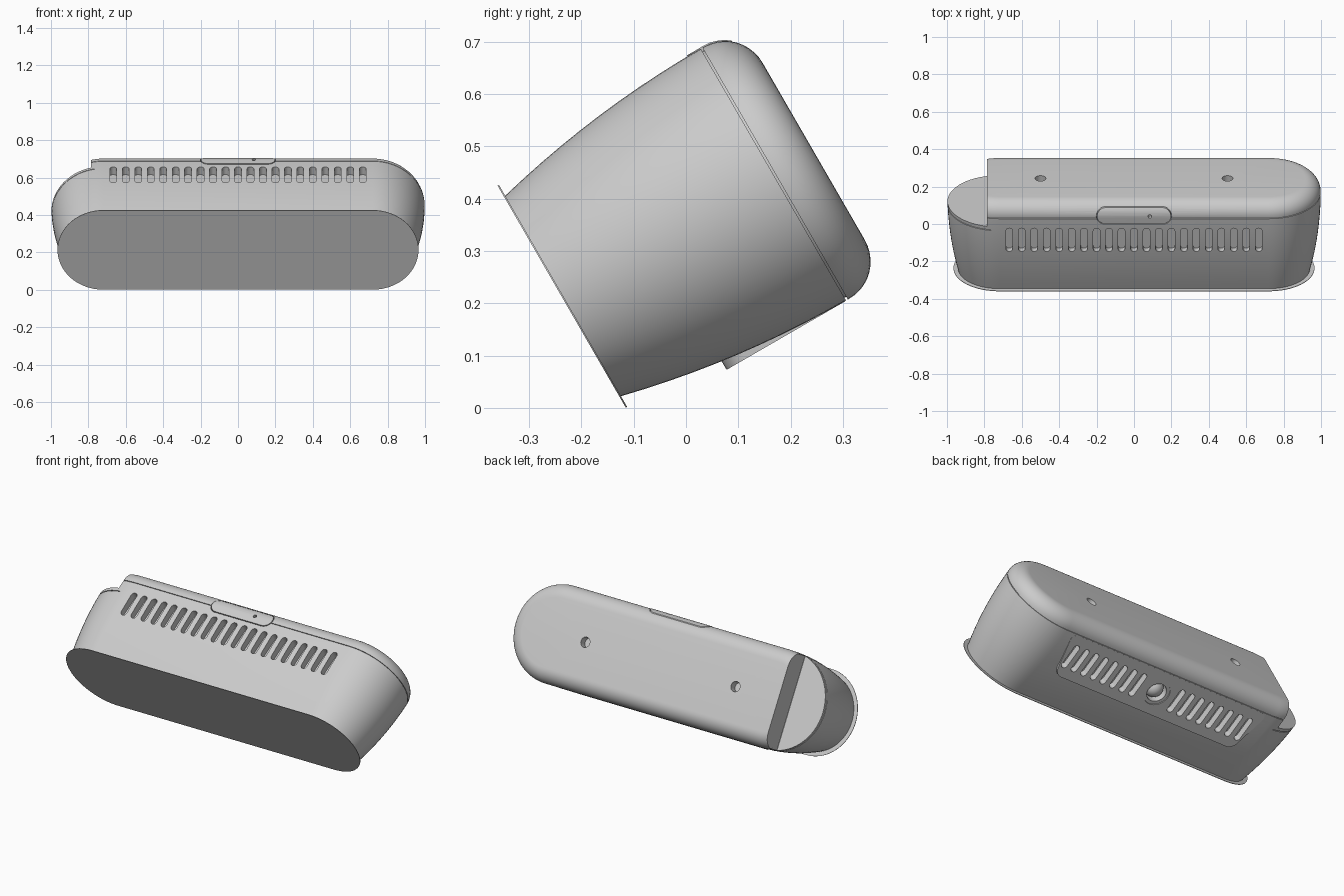
import bpy, bmesh, math
from mathutils import Vector

cube = bpy.data.objects.get("Cube")
if cube:
    bpy.data.objects.remove(cube, do_unlink=True)

grey = bpy.data.materials.new("light_grey")
grey.use_nodes = True
grey.diffuse_color = (0.6, 0.6, 0.6, 1)
grey.node_tree.nodes["Principled BSDF"].inputs["Base Color"].default_value = (0.6, 0.6, 0.6, 1)
parts = []


def rounded(cx, cy, lx, ly, r, n=6):
    """Rounded rectangle: straight half lengths lx, ly and corner radius r."""
    pts = []
    for k, (sx, sy) in enumerate([(1, 1), (-1, 1), (-1, -1), (1, -1)]):
        for i in range(n + 1):
            a = (k + i / n) * math.pi / 2
            p = Vector((cx + sx * lx + r * math.cos(a), cy + sy * ly + r * math.sin(a)))
            if not pts or (p - pts[-1]).length > 1e-5:
                pts.append(p)
    if (pts[0] - pts[-1]).length < 1e-5:
        pts.pop()
    return pts


def loft(bm, rings):
    """Skin a list of equal rings and close both ends."""
    rows = [[bm.verts.new(p) for p in ring] for ring in rings]
    n = len(rows[0])
    for a, b in zip(rows, rows[1:]):
        for i in range(n):
            bm.faces.new((a[i], a[(i + 1) % n], b[(i + 1) % n], b[i]))
    bm.faces.new(rows[0])
    bm.faces.new(rows[-1])


def along_depth(bm, sections):
    """Sections (depth, outline) drawn in the x, height plane."""
    loft(bm, [[(p.x, d, p.y) for p in pts] for d, pts in sections])


def upright(bm, pts, low, high):
    """Prism from an outline drawn in the x, depth plane."""
    loft(bm, [[(p.x, p.y, h) for p in pts] for h in (low, high)])


def make(name, bm):
    bmesh.ops.recalc_face_normals(bm, faces=bm.faces)
    mesh = bpy.data.meshes.new(name)
    bm.to_mesh(mesh)
    bm.free()
    mesh.materials.append(grey)
    ob = bpy.data.objects.new(name, mesh)
    bpy.context.collection.objects.link(ob)
    parts.append(ob)
    return ob


def select(ob):
    bpy.ops.object.select_all(action='DESELECT')
    ob.select_set(True)
    bpy.context.view_layer.objects.active = ob


def boolean(targets, cutter, operation='DIFFERENCE'):
    for ob in targets:
        select(ob)
        mod = ob.modifiers.new("cut", 'BOOLEAN')
        mod.object, mod.operation, mod.solver = cutter, operation, 'EXACT'
        bpy.ops.object.modifier_apply(modifier=mod.name)
    parts.remove(cutter)
    bpy.data.objects.remove(cutter, do_unlink=True)


# Housing shape: a stadium that swells toward the back and has a rounded rear edge
SEAM, RADIUS, HALF = 0.468, 0.278, 0.72


def housing(grow=0, groove=True):
    prof = [(0.002 + (SEAM - 0.004) * i / 10, RADIUS - 0.057 * (1 - i / 10) ** 2) for i in range(11)]
    if groove:
        for d, r in ((0, 0), (0, 0.006), (0.004, 0.006), (0.004, 0)):
            prof.append((SEAM - 0.001 + d, RADIUS - r))
    for i in range(11):
        a = i / 10 * math.pi / 2
        prof.append((0.475 + 0.081 * math.sin(a), RADIUS - 0.083 * (1 - math.cos(a))))
    bm = bmesh.new()
    along_depth(bm, [(d, rounded(0, 0, HALF, 0, r + grow, 16)) for d, r in prof])
    return bm


body = make("housing", housing())

# Thin front plate
bm = bmesh.new()
along_depth(bm, [(d, rounded(0, 0, HALF, 0, 0.245, 16)) for d in (0, 0.003)])
make("front_plate", bm)

# Flat vent panel on the underside, wider toward the back
bm = bmesh.new()
MID = 0.333
outline = [Vector((p.x * (1 + 0.38 * (p.y - MID)), p.y)) for p in rounded(0, MID, 0.605, 0.09, 0.04)]
upright(bm, outline, -0.2785, -0.25)
panel = make("underside_vent_panel", bm)

# Step cut out of the right rear end
bm = bmesh.new()
upright(bm, rounded(-1.085, 0.715, 0.299, 0.299, 0.001, 1), -0.5, 0.5)
boolean([body], make("end_cutter", bm))

# Seam continuing below the step
bm = bmesh.new()
along_depth(bm, [(d, rounded(0, 0, HALF, 0, 0.3, 16)) for d in (0.392, 0.396)])
ring = make("seam_cutter", bm)
bm = bmesh.new()
along_depth(bm, [(d, rounded(0, 0, HALF, 0, 0.269, 16)) for d in (0.38, 0.41)])
boolean([ring], make("seam_core", bm))
bm = bmesh.new()
upright(bm, rounded(-0.965, 0.4, 0.199, 0.1, 0.001, 1), -0.5, 0.5)
boolean([ring], make("seam_limit", bm), 'INTERSECT')
boolean([body], ring)

# Vent slots above and below, and two rear mounting holes
bm = bmesh.new()
PITCH = 0.0667
for i in range(-10, 11):
    upright(bm, rounded(i * PITCH, MID, 0, 0.057, 0.018), 0.23, 0.32)
    if 2 <= abs(i) <= 9:
        upright(bm, rounded(i * PITCH, MID, 0, 0.057, 0.018), -0.32, -0.237)
upright(bm, rounded(0, MID, 0, 0, 0.056, 8), -0.32, -0.19)
for x in (-0.5, 0.5):
    along_depth(bm, [(d, rounded(x, 0, 0, 0, 0.029)) for d in (0.51, 0.6)])
boolean([body, panel], make("vent_cutter", bm))

# Shallow ring around the lens
bm = bmesh.new()
upright(bm, rounded(0, MID, 0, 0, 0.075, 8), -0.32, -0.273)
boolean([body, panel], make("ring_cutter", bm))

# Domed lens
bm = bmesh.new()
bmesh.ops.create_uvsphere(bm, u_segments=32, v_segments=16, radius=0.053)
bmesh.ops.translate(bm, verts=bm.verts, vec=(0, MID, -0.222))
make("lens", bm)

# Top button: recess in the housing and an insert following its curve
BUTTON = 0.482
bm = bmesh.new()
upright(bm, rounded(0, BUTTON, 0.154, 0, 0.048, 8), 0.25, 0.32)
boolean([body], make("button_recess", bm))
button = make("top_button", housing(0.002, False))
bm = bmesh.new()
upright(bm, rounded(0, BUTTON, 0.154, 0, 0.044, 8), 0.245, 0.32)
boolean([button], make("button_outline", bm), 'INTERSECT')
bm = bmesh.new()
upright(bm, rounded(0.085, BUTTON, 0, 0, 0.01, 4), 0.26, 0.32)
boolean([button], make("pin_hole", bm))

# Tilt everything back and shade
for ob in parts:
    ob.location = (0, -0.2375, 0.2125)
    ob.rotation_euler = (math.radians(30), 0, 0)
    select(ob)
    bpy.ops.object.shade_smooth_by_angle(angle=math.radians(30))
